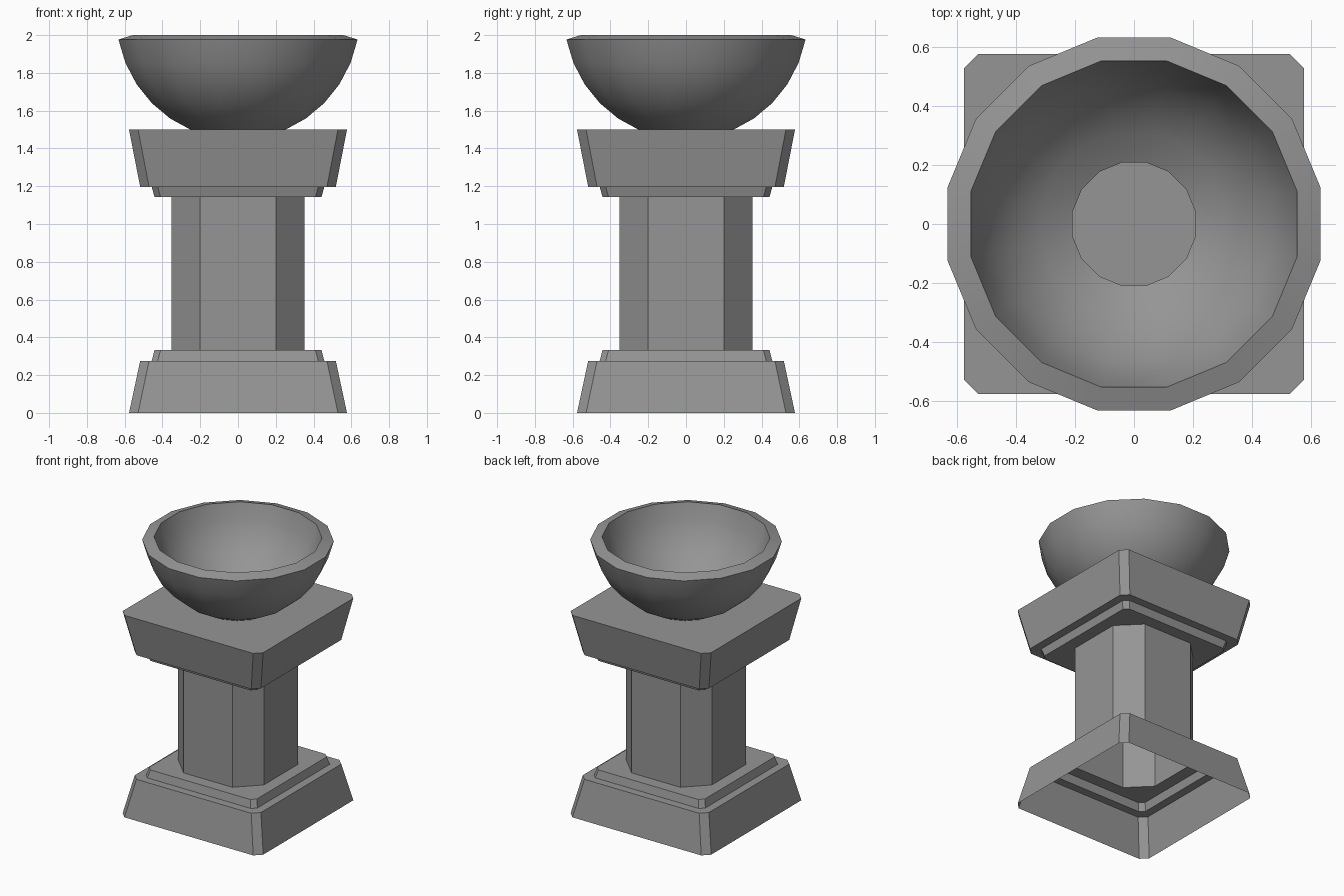
import bpy, bmesh, math

if "Cube" in bpy.data.objects:
    bpy.data.objects.remove(bpy.data.objects["Cube"], do_unlink=True)

stone = bpy.data.materials.new("grey stone")
stone.use_nodes = True
GREY = (0.3, 0.3, 0.3, 1)
stone.diffuse_color = GREY
stone.node_tree.nodes["Principled BSDF"].inputs["Base Color"].default_value = GREY


def clipped_square(half, cut):
    """Square outline with its corners cut off, counter-clockwise."""
    c = half - cut
    return [(half, -c), (half, c), (c, half), (-c, half),
            (-half, c), (-half, -c), (-c, -half), (c, -half)]


def sixteen_gon(radius):
    angles = [math.tau * (i + 0.5) / 16 for i in range(16)]
    return [(radius * math.cos(a), radius * math.sin(a)) for a in angles]


def loft(name, rings, cap_top=False):
    """Join outlines, listed from bottom to top as (outline, z)."""
    bm = bmesh.new()
    loops = [[bm.verts.new((x, y, z)) for x, y in outline] for outline, z in rings]
    for low, high in zip(loops, loops[1:]):
        for i in range(len(low)):
            j = (i + 1) % len(low)
            bm.faces.new((low[i], low[j], high[j], high[i]))
    if cap_top:
        bm.faces.new(loops[-1])
    mesh = bpy.data.meshes.new(name)
    bm.to_mesh(mesh)
    bm.free()
    mesh.materials.append(stone)
    obj = bpy.data.objects.new(name, mesh)
    bpy.context.collection.objects.link(obj)
    return obj


# Outlines shared by base and capital, from the outer edge in to the column
wide = clipped_square(0.577, 0.048)
narrow = clipped_square(0.518, 0.047)
step_wide = clipped_square(0.457, 0.032)
step_narrow = clipped_square(0.442, 0.032)
shaft = clipped_square(0.352, 0.152)

# Stepped base, hollow underneath
loft("base", [(wide, 0), (narrow, 0.275), (step_wide, 0.275),
              (step_narrow, 0.332), (shaft, 0.332)])

# Eight-sided column
loft("column", [(shaft, 0.332), (shaft, 1.142)])

# Stepped capital with a flat top
loft("capital", [(shaft, 1.142), (step_narrow, 1.142), (step_wide, 1.197),
                 (narrow, 1.197), (wide, 1.5)], cap_top=True)

# Bowl: band of a sphere, thickened inwards
RADIUS, CENTRE = 0.658, 2.105
bands = []
for k in range(6, 0, -1):
    a = k * math.pi / 16
    bands.append((sixteen_gon(RADIUS * math.cos(a)), CENTRE - RADIUS * math.sin(a)))
bowl = loft("bowl", bands)
wall = bowl.modifiers.new("wall", "SOLIDIFY")
wall.thickness = 0.082
wall.offset = -1
wall.use_even_offset = True

bpy.ops.object.select_all(action="DESELECT")
bowl.select_set(True)
bpy.context.view_layer.objects.active = bowl
bpy.ops.object.modifier_apply(modifier="wall")
bpy.ops.object.shade_smooth_by_angle(angle=math.radians(35))
